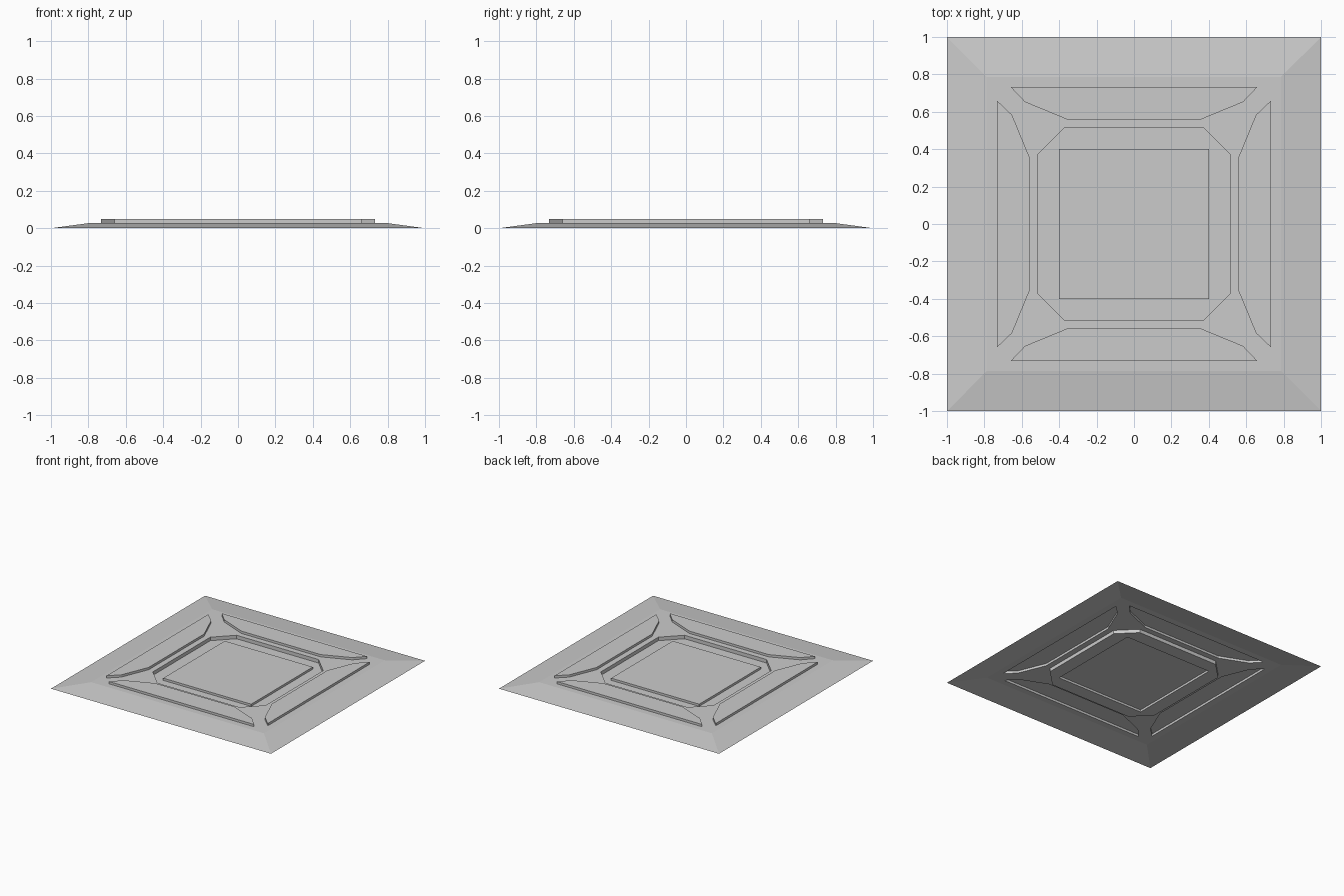
import bpy, bmesh
from math import pi, cos, sin

if "Cube" in bpy.data.objects:
    bpy.data.objects.remove(bpy.data.objects["Cube"])

Z_DECK, Z_PANEL, Z_FLOOR, Z_PAD = 0.029, 0.048, 0.0, 0.018


def square(r):
    return [(-r, -r), (r, -r), (r, r), (-r, r)]


def rotated(pts, i):
    """Outline turned by i quarter turns."""
    c, s = cos(i * pi / 2), sin(i * pi / 2)
    return [(c * x - s * y, s * x + c * y) for x, y in pts]


def ring(bm, pts, z):
    return [bm.verts.new((x, y, z)) for x, y in pts]


def wall(bm, low, high):
    """Faces joining two counter-clockwise rings."""
    n = len(low)
    for i in range(n):
        j = (i + 1) % n
        bm.faces.new((low[i], low[j], high[j], high[i]))


def fill(bm, rings):
    """Flat sheet bounded by the first ring, with the others as holes."""
    edges = []
    for r in rings:
        for i, v in enumerate(r):
            w = r[(i + 1) % len(r)]
            edges.append(bm.edges.get((v, w)) or bm.edges.new((v, w)))
    bmesh.ops.triangle_fill(bm, edges=edges, use_beauty=True, use_dissolve=False,
                            normal=(0, 0, 1))


def finish(bm, name):
    """Turn flat faces upward and make the object."""
    for f in bm.faces:
        f.normal_update()
        if f.normal.z < -0.01:
            f.normal_flip()
    me = bpy.data.meshes.new(name)
    bm.to_mesh(me)
    bm.free()
    ob = bpy.data.objects.new(name, me)
    bpy.context.collection.objects.link(ob)


# Outlines, counter-clockwise from above
a, b = 0.513, 0.373
octagon = [(-b, -a), (b, -a), (a, -b), (a, b), (b, a), (-b, a), (-a, b), (-a, -b)]
half = [(0.66, -0.733), (0.583, -0.652), (0.36, -0.56)]
panel = half + [(-x, y) for x, y in reversed(half)]
panels = [rotated(panel, i) for i in range(4)]
pad = square(0.4)

# Deck with sloping border and openings for panels and recess
bm = bmesh.new()
rim = ring(bm, square(1.0), 0)
deck = ring(bm, square(0.785), Z_DECK)
wall(bm, rim, deck)
fill(bm, [deck, ring(bm, octagon, Z_DECK)] + [ring(bm, p, Z_DECK) for p in panels])
finish(bm, "deck")

# Four raised border panels
for i, p in enumerate(panels):
    bm = bmesh.new()
    top = ring(bm, p, Z_PANEL)
    wall(bm, ring(bm, p, Z_DECK), top)
    bm.faces.new(top)
    finish(bm, f"raised_panel_{i + 1}")

# Sunken octagonal recess
bm = bmesh.new()
floor = ring(bm, octagon, Z_FLOOR)
wall(bm, ring(bm, octagon, Z_DECK), floor)
fill(bm, [floor, ring(bm, pad, Z_FLOOR)])
finish(bm, "octagon_recess")

# Raised square pad in the middle
bm = bmesh.new()
top = ring(bm, pad, Z_PAD)
wall(bm, ring(bm, pad, Z_FLOOR), top)
bm.faces.new(top)
finish(bm, "centre_pad")
